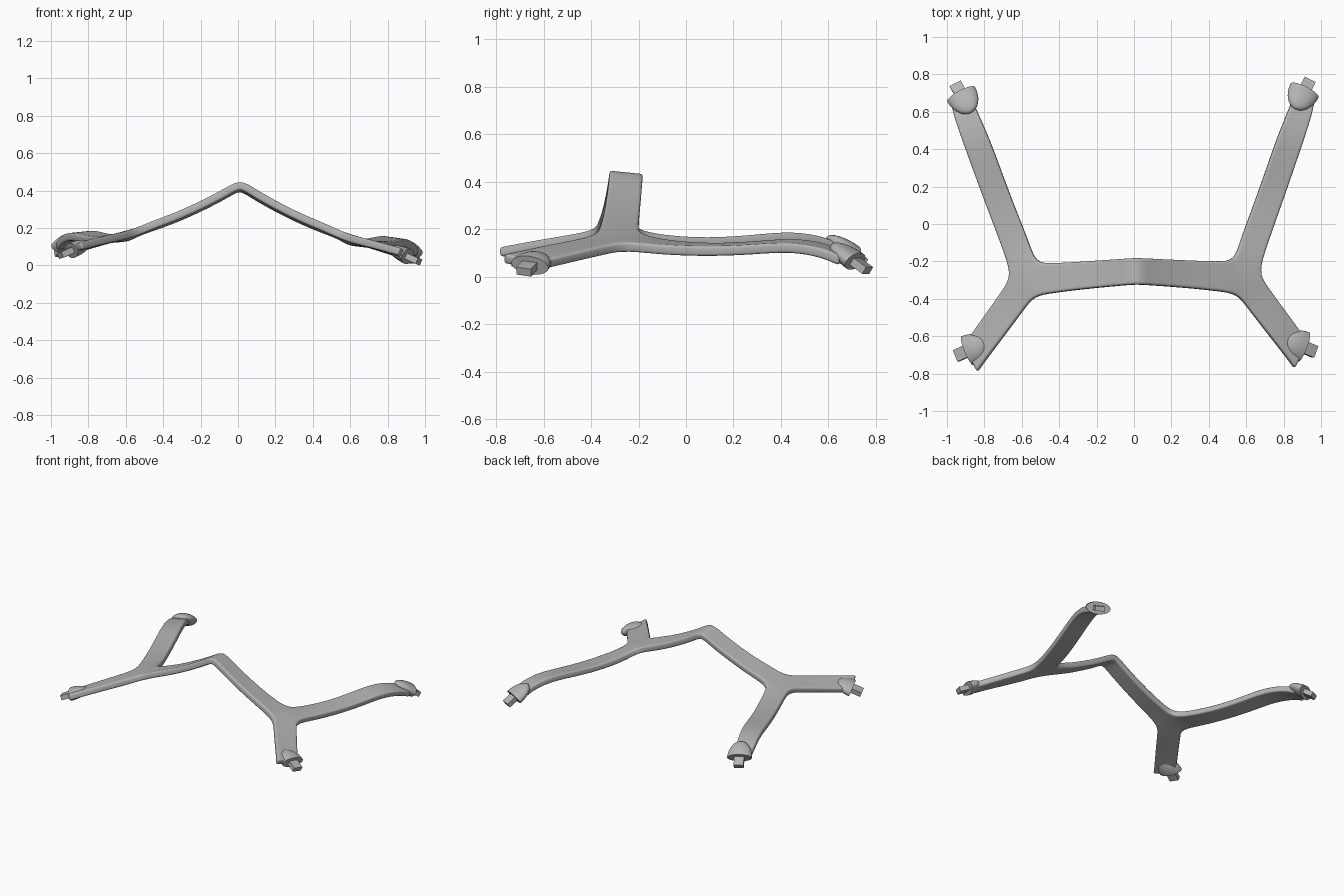
import bpy, bmesh, math
from mathutils import Vector, Matrix

cube = bpy.data.objects.get("Cube")
if cube:
    bpy.data.objects.remove(cube)

grey = bpy.data.materials.new("matte_grey")
grey.use_nodes = True
grey.diffuse_color = (0.45, 0.45, 0.45, 1)
grey.node_tree.nodes["Principled BSDF"].inputs["Base Color"].default_value = (0.45, 0.45, 0.45, 1)

# The whole frame leans and turns very slightly
LEAN = Matrix.Rotation(0.011, 4, 'Z') @ Matrix.Rotation(0.018, 4, 'Y')
parts = []


def finish(name, bm, matrix, smooth=True):
    mesh = bpy.data.meshes.new(name)
    bm.to_mesh(mesh)
    bm.free()
    mesh.materials.append(grey)
    obj = bpy.data.objects.new(name, mesh)
    bpy.context.collection.objects.link(obj)
    obj.matrix_world = LEAN @ matrix
    parts.append(obj)
    if smooth:
        bpy.ops.object.select_all(action='DESELECT')
        obj.select_set(True)
        bpy.context.view_layer.objects.active = obj
        bpy.ops.object.shade_smooth_by_angle(angle=math.radians(50))
    return obj


# Strap frame: half of a flat cage, three arms meeting at a hub
bm = bmesh.new()


def row(a, b):
    """Edge, middle and edge vertices across a strap."""
    a, b = Vector(a), Vector(b)
    return [bm.verts.new(p) for p in (a, (a + b) / 2, b)]


def ribbon(rows):
    for r, s in zip(rows, rows[1:]):
        for i in (0, 1):
            bm.faces.new((r[i], r[i + 1], s[i + 1], s[i]))


hub = [bm.verts.new(p) for p in ((0.54, -0.2, 0.208), (0.55, -0.378, 0.208), (0.662, -0.265, 0.176))]
mids = [bm.verts.new((hub[i].co + hub[(i + 1) % 3].co) / 2) for i in range(3)]
core = bm.verts.new(sum((v.co for v in hub), Vector()) / 3)
for i in range(3):
    bm.faces.new((hub[i], mids[i], core, mids[i - 1]))

bridge = [row((x, yb, z - 0.008), (x, yf, z + 0.006)) for x, yb, yf, z in (
    (0, -0.18, -0.32, 0.474), (0.08, -0.185, -0.325, 0.422), (0.2, -0.192, -0.335, 0.356),
    (0.34, -0.2, -0.348, 0.289), (0.46, -0.205, -0.363, 0.243))]
ribbon(bridge + [[hub[0], mids[0], hub[1]]])

back = [row(a, b) for a, b in (
    ((0.568, -0.09, 0.181), (0.71, -0.12, 0.162)), ((0.642, 0.1, 0.167), (0.783, 0.08, 0.156)),
    ((0.712, 0.29, 0.179), (0.852, 0.27, 0.165)), ((0.772, 0.46, 0.196), (0.908, 0.43, 0.18)),
    ((0.832, 0.6, 0.171), (0.957, 0.575, 0.152)), ((0.86, 0.675, 0.13), (0.972, 0.645, 0.118)))]
ribbon([[hub[0], mids[2], hub[2]]] + back)

front = [row(a, b) for a, b in (
    ((0.602, -0.45, 0.189), (0.705, -0.335, 0.163)), ((0.71, -0.59, 0.165), (0.792, -0.455, 0.136)),
    ((0.805, -0.71, 0.141), (0.876, -0.57, 0.109)), ((0.855, -0.778, 0.127), (0.922, -0.64, 0.094)))]
ribbon([[hub[1], mids[1], hub[2]]] + front)

bmesh.ops.recalc_face_normals(bm, faces=bm.faces)
bm.normal_update()
if sum(f.normal.z for f in bm.faces) < 0:
    bmesh.ops.reverse_faces(bm, faces=bm.faces)
for f in bm.faces:
    f.smooth = True

strap = finish("strap_frame", bm, Matrix(), smooth=False)
strap.modifiers.new("mirror", 'MIRROR').use_axis[0] = True
sub = strap.modifiers.new("smooth_shape", 'SUBSURF')
sub.levels = sub.render_levels = 2
sub.boundary_smooth = 'PRESERVE_CORNERS'
solid = strap.modifiers.new("thickness", 'SOLIDIFY')
solid.thickness = 0.042
solid.offset = -1
solid.use_even_offset = True
bev = strap.modifiers.new("rounded_edges", 'BEVEL')
bev.width = 0.011
bev.segments = 3
bev.limit_method = 'ANGLE'
bev.angle_limit = math.radians(45)


# Half-domed end caps with a square plug in each flat face
def end_cap(name, side, centre, out, wide, length):
    flip = Vector((side, 1, 1))
    centre, out, wide = (Vector(v) * flip for v in (centre, out, wide))
    out.normalize()
    wide = (wide - out * wide.dot(out)).normalized()
    up = wide.cross(out)
    frame = Matrix((wide, out, up)).transposed().to_4x4()
    frame.translation = centre

    bm = bmesh.new()
    bmesh.ops.create_uvsphere(bm, u_segments=32, v_segments=16, radius=1)
    cut = bmesh.ops.bisect_plane(bm, geom=bm.verts[:] + bm.edges[:] + bm.faces[:], dist=0.0001,
                                 plane_co=(0, 0, 0), plane_no=(0, 1, 0), clear_outer=True)
    rim = [e for e in cut["geom_cut"] if isinstance(e, bmesh.types.BMEdge)]
    bmesh.ops.holes_fill(bm, edges=rim, sides=0)
    bmesh.ops.recalc_face_normals(bm, faces=bm.faces)
    bmesh.ops.scale(bm, vec=(0.084, length, 0.042), verts=bm.verts)
    finish(name + "_cap", bm, frame)

    bm = bmesh.new()
    bmesh.ops.create_cube(bm, size=1)
    bmesh.ops.scale(bm, vec=(0.066, 0.1, 0.034), verts=bm.verts)
    bmesh.ops.translate(bm, vec=(0, 0.02, 0), verts=bm.verts)
    return finish(name + "_plug", bm, frame, smooth=False)


plugs = []
for label, side in (("left", 1), ("right", -1)):
    plugs.append(end_cap("back_" + label, side, (0.918, 0.703, 0.097),
                         (0.4, 0.75, -0.55), (0.9, -0.42, 0), 0.13))
    plugs.append(end_cap("front_" + label, side, (0.9, -0.668, 0.08),
                         (0.85, -0.38, -0.38), (-0.3, -0.87, 0.1), 0.115))

# Rest the lowest plug corner on the ground
low = min((p.matrix_world @ v.co).z for p in plugs for v in p.data.vertices)
for obj in parts:
    obj.matrix_world = Matrix.Translation((0, 0, -low)) @ obj.matrix_world
